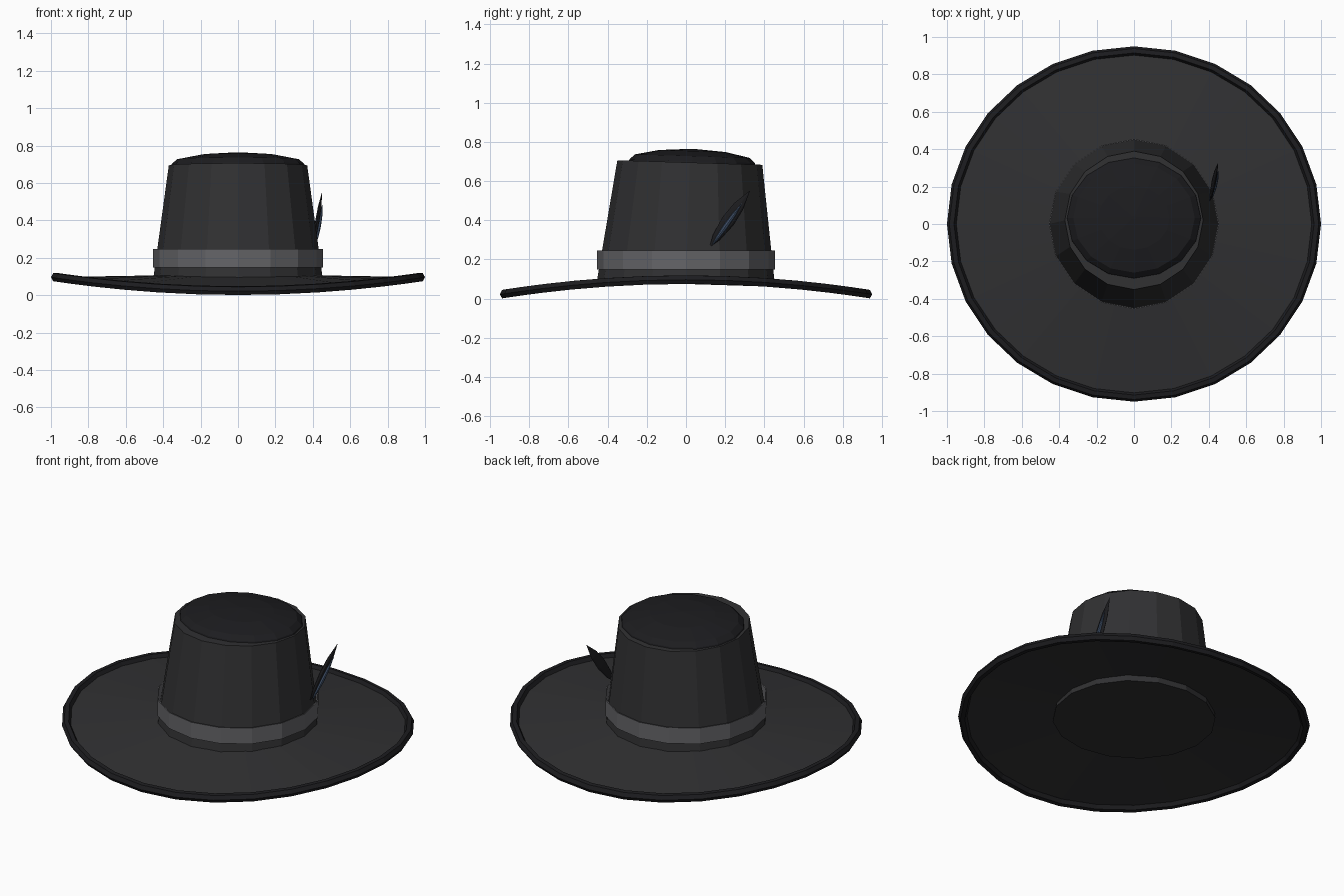
import bpy, bmesh
from math import sin, cos, pi, radians
from mathutils import Matrix, Vector

if "Cube" in bpy.data.objects:
    bpy.data.objects.remove(bpy.data.objects["Cube"])


def material(name, rgb):
    m = bpy.data.materials.new(name)
    m.diffuse_color = (*rgb, 1)
    m.use_nodes = True
    m.node_tree.nodes["Principled BSDF"].inputs["Base Color"].default_value = m.diffuse_color
    return m


FELT = material("dark_felt", (0.03, 0.03, 0.032))
TRIM = material("black_trim", (0.012, 0.012, 0.014))
RIBBON = material("grey_ribbon", (0.13, 0.13, 0.14))
BLUE = material("slate_blue", (0.05, 0.08, 0.14))


def lathe(name, profile, sides, mat, closed=False, cap_bottom=False,
          cap_top=False, warp=None, matrix=None):
    """Revolve (radius, z) points about z, then warp and transform."""
    bm = bmesh.new()
    rings = []
    for r, z in profile:
        ring = []
        for i in range(sides):
            a = 2 * pi * i / sides
            p = Vector((r * cos(a), r * sin(a), z))
            ring.append(bm.verts.new(warp(p) if warp else p))
        rings.append(ring)
    pairs = list(zip(rings, rings[1:]))
    if closed:
        pairs.append((rings[-1], rings[0]))
    for lo, hi in pairs:
        for i in range(sides):
            j = (i + 1) % sides
            bm.faces.new((lo[i], lo[j], hi[j], hi[i]))
    if cap_bottom:
        bm.faces.new(rings[0][::-1])
    if cap_top:
        bm.faces.new(rings[-1])
    if closed or cap_bottom or cap_top:
        bmesh.ops.recalc_face_normals(bm, faces=bm.faces[:])
    if matrix:
        bm.transform(matrix)
    me = bpy.data.meshes.new(name)
    bm.to_mesh(me)
    bm.free()
    me.materials.append(mat)
    ob = bpy.data.objects.new(name, me)
    bpy.context.collection.objects.link(ob)
    return ob


# Brim: saddle-shaped sheet, sides up and front/back drooping
RIM_R, INNER_R = 0.975, 0.40


def saddle(p):
    r = Vector((p.x, p.y)).length
    t = (r - INNER_R) / (RIM_R - INNER_R)
    s2 = (p.y / r) ** 2
    return Vector((p.x, p.y * 0.95, p.z + 0.107 - t * (0.010 + 0.072 * s2)))


lathe("brim", [(RIM_R, 0), (INNER_R, 0)], 28, FELT, warp=saddle)

# Rolled edge following the brim
section = [(RIM_R + 0.025 * cos(k * pi / 3), 0.025 * sin(k * pi / 3)) for k in range(6)]
lathe("brim_edge", section, 28, TRIM, closed=True, warp=saddle)

# Crown and its domed top, leaning slightly back
lean = Matrix.Translation((0, 0, 0.075)) @ Matrix.Rotation(radians(-1.8), 4, 'X')
lathe("crown", [(0.455, 0), (0.37, 0.62)], 16, FELT,
      cap_bottom=True, cap_top=True, matrix=lean)
dome = lean @ Matrix.Translation((0, 0.012, 0.60)) @ Matrix.Diagonal((1, 0.9, 1, 1))
lathe("crown_top", [(0.365, 0), (0.355, 0.028), (0.325, 0.053), (0.19, 0.079), (0.01, 0.090)],
      16, TRIM, cap_bottom=True, cap_top=True, matrix=dome)

# Hat band
lathe("hat_band", [(0.455, 0.148), (0.455, 0.246), (0.449, 0.246), (0.449, 0.148)],
      16, RIBBON, closed=True)


# Feather: flattened spindles leaning back and up on the right side
def spindle(name, start, end, width, thick, mat):
    a, b = Vector(start), Vector(end)
    axis = (b - a).normalized()
    side = axis.cross(Vector((1, 0, 0))).normalized()
    out = side.cross(axis)
    m = Matrix((out * thick, side * width, b - a)).transposed().to_4x4()
    m.translation = a
    lathe(name, [(0.1, 0), (0.65, 0.16), (1, 0.45), (0.8, 0.72), (0.03, 1)],
          8, mat, cap_bottom=True, cap_top=True, matrix=m)


spindle("feather", (0.405, 0.125, 0.27), (0.449, 0.325, 0.55), 0.035, 0.012, TRIM)
spindle("feather_stripe", (0.415, 0.135, 0.275), (0.452, 0.285, 0.485), 0.013, 0.012, BLUE)
